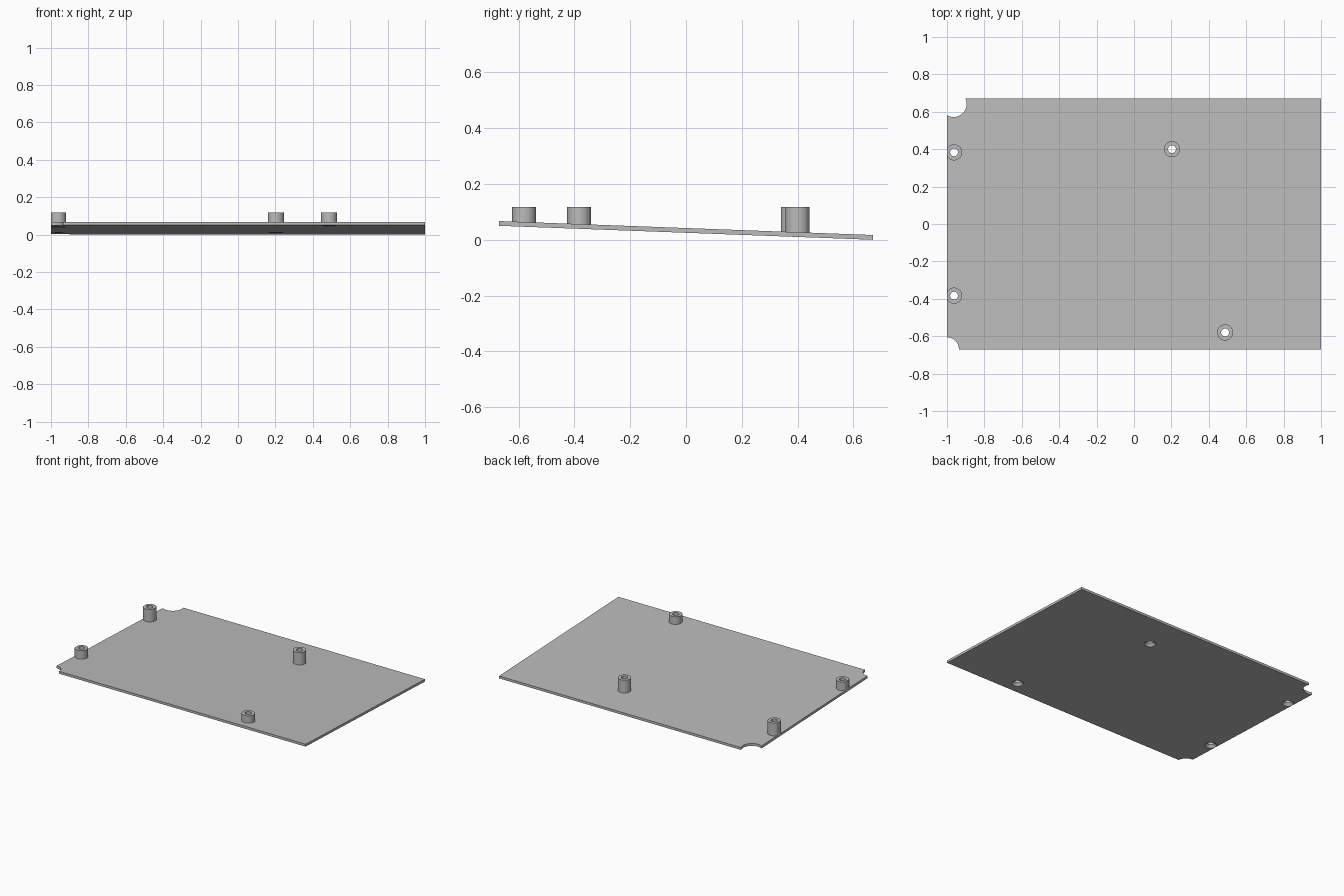
import bpy, bmesh, math
from mathutils import Matrix, Vector

if "Cube" in bpy.data.objects:
    bpy.data.objects.remove(bpy.data.objects["Cube"])

HALF_X, HALF_Y = 1.0, 0.67
THICK, TOP = 0.017, 0.117
SLOPE = -0.05 / (2 * HALF_Y)
POSTS = [(-0.962, 0.383), (0.203, 0.4), (-0.962, -0.383), (0.487, -0.58)]
POST_R, HOLE_R, SINK = 0.043, 0.021, 0.02

grey = bpy.data.materials.new("plain grey")
grey.diffuse_color = (0.5, 0.5, 0.5, 1)
grey.use_nodes = True
grey.node_tree.nodes["Principled BSDF"].inputs["Base Color"].default_value = grey.diffuse_color


def bottom(y):
    """Height of the sloping underside."""
    return 0.025 + SLOPE * y


def new_object(name, bm):
    bmesh.ops.recalc_face_normals(bm, faces=bm.faces)
    mesh = bpy.data.meshes.new(name)
    bm.to_mesh(mesh)
    bm.free()
    mesh.materials.append(grey)
    ob = bpy.data.objects.new(name, mesh)
    bpy.context.collection.objects.link(ob)
    return ob


def cone(name, x, y, z0, z1, r0, r1):
    bm = bmesh.new()
    bmesh.ops.create_cone(bm, cap_ends=True, segments=48, radius1=r0, radius2=r1,
                          depth=z1 - z0,
                          matrix=Matrix.Translation((x, y, (z0 + z1) / 2)))
    return new_object(name, bm)


def box(name, x0, x1, z_low, z_high):
    """Box whose top and bottom heights may follow the slope."""
    bm = bmesh.new()
    bmesh.ops.create_cube(bm, size=2)
    for v in bm.verts:
        y = v.co.y * HALF_Y
        z = z_high(y) if v.co.z > 0 else z_low(y)
        v.co = Vector((x1 if v.co.x > 0 else x0, y, z))
    return new_object(name, bm)


def boolean(ob, tool, operation):
    mod = ob.modifiers.new(operation.title(), 'BOOLEAN')
    mod.operation, mod.object, mod.solver = operation, tool, 'EXACT'
    tool.hide_render = True
    tool.hide_set(True)


# Sloping plate
plate = box("base_plate", -HALF_X, HALF_X, bottom, lambda y: bottom(y) + THICK)

# Upright posts, level on top
for i, (x, y) in enumerate(POSTS):
    boolean(plate, cone(f"post_{i}", x, y, bottom(y) + 0.006, TOP, POST_R, POST_R), 'UNION')

# Trim the posts flush with the left edge
trim = box("edge_trim_cutter", -HALF_X - 0.2, -HALF_X, lambda y: -0.1, lambda y: 0.3)
boolean(plate, trim, 'DIFFERENCE')

# Screw holes with countersinks underneath
for i, (x, y) in enumerate(POSTS):
    boolean(plate, cone(f"hole_cutter_{i}", x, y, -0.1, 0.3, HOLE_R, HOLE_R), 'DIFFERENCE')
    z, grow = bottom(y), (POST_R - HOLE_R) / SINK
    r_low = 0.037 + 0.005 * grow
    boolean(plate, cone(f"sink_cutter_{i}", x, y, z - 0.005, z + SINK, r_low, HOLE_R - 0.001),
            'DIFFERENCE')

# Rounded corner notches
for i, (x, y, r) in enumerate([(-0.965, 0.642, 0.07), (-1.0, -0.67, 0.064)]):
    boolean(plate, cone(f"notch_cutter_{i}", x, y, -0.1, 0.3, r, r), 'DIFFERENCE')
corner = cone("corner_cutter", -1.0, 0.68, -0.1, 0.3, 0.06, 0.06)
boolean(plate, corner, 'DIFFERENCE')

# Bake the cuts and remove the helpers
graph = bpy.context.evaluated_depsgraph_get()
baked = bpy.data.meshes.new_from_object(plate.evaluated_get(graph))
plate.modifiers.clear()
plate.data = baked
for ob in list(bpy.data.objects):
    if ob != plate:
        bpy.data.objects.remove(ob)

bpy.context.view_layer.objects.active = plate
plate.select_set(True)
bpy.ops.object.shade_smooth_by_angle(angle=math.radians(30))
